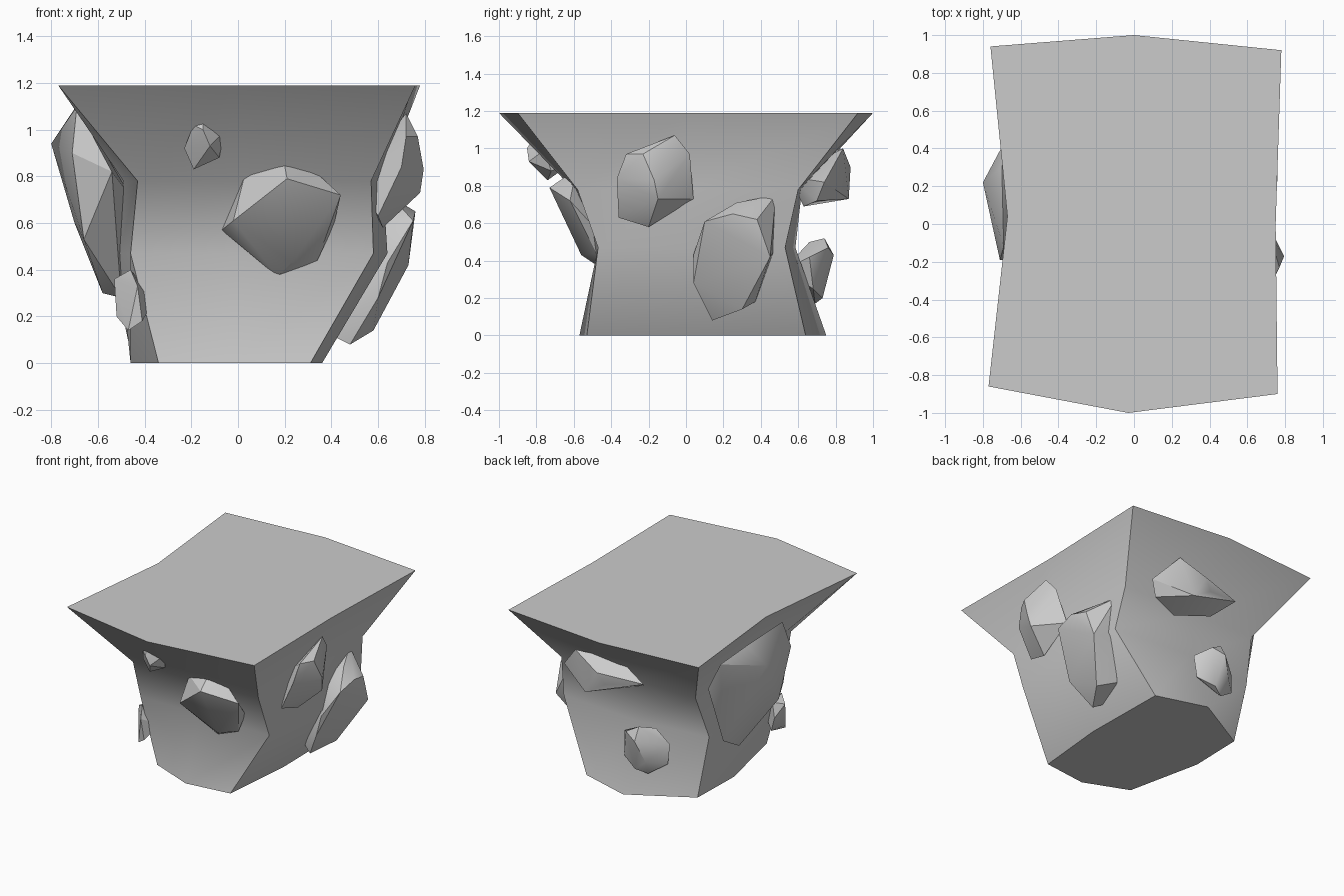
import bpy, bmesh, math


def finish(bm, name, angle):
    bmesh.ops.recalc_face_normals(bm, faces=bm.faces)
    me = bpy.data.meshes.new(name)
    bm.to_mesh(me)
    bm.free()
    ob = bpy.data.objects.new(name, me)
    bpy.context.collection.objects.link(ob)
    bpy.ops.object.select_all(action='DESELECT')
    ob.select_set(True)
    bpy.context.view_layer.objects.active = ob
    bpy.ops.object.shade_smooth_by_angle(angle=math.radians(angle))
    return ob


def loft(name, rings):
    """Skin eight-point outlines stacked by height, capped at both ends."""
    bm = bmesh.new()
    loops = [[bm.verts.new((x, y, z)) for x, y in pts] for z, pts in rings]
    for lo, hi in zip(loops, loops[1:]):
        n = len(lo)
        for i in range(n):
            j = (i + 1) % n
            bm.faces.new((lo[i], lo[j], hi[j], hi[i]))
    bm.faces.new(loops[0][::-1])
    bm.faces.new(loops[-1])
    return finish(bm, name, 48)


def chunk(name, pts):
    """Faceted stone: convex hull of a handful of corners."""
    bm = bmesh.new()
    for p in pts:
        bm.verts.new(p)
    res = bmesh.ops.convex_hull(bm, input=bm.verts)
    loose = [v for v in bm.verts if not v.link_faces]
    bmesh.ops.delete(bm, geom=loose, context='VERTS')
    return finish(bm, name, 30)


# Main rock: waisted block with a flat overhanging top
loft("rock_body", [
    (0.0, [(-.34, -.44), (-.02, -.57), (.31, -.53), (.36, 0),
           (.35, .64), (-.02, .75), (-.45, .51), (-.46, .11)]),
    (.47, [(-.46, -.46), (0, -.46), (.58, -.47), (.64, 0),
           (.61, .53), (0, .585), (-.55, .52), (-.51, .06)]),
    (.78, [(-.43, -.59), (0, -.60), (.57, -.58), (.62, 0),
           (.58, .60), (0, .62), (-.51, .62), (-.49, .05)]),
    (1.19, [(-.77, -.86), (-.03, -1), (.76, -.90), (.75, 0),
            (.78, .92), (0, 1), (-.76, .94), (-.67, .04)]),
])

# Front stones
chunk("front_large_stone", [
    (-.02, -.64, .61), (.21, -.73, .79), (.44, -.62, .72), (.23, -.56, .43),
    (.03, -.60, .81), (.20, -.65, .845), (.33, -.60, .82), (.41, -.50, .59),
    (.34, -.48, .44), (.17, -.47, .37), (-.07, -.50, .57), (.2, -.35, .6)])
chunk("front_small_stone", [
    (-.15, -.85, 1.0), (-.12, -.84, .93), (-.23, -.76, .92), (-.19, -.82, 1.02),
    (-.15, -.82, 1.05), (-.06, -.76, .99), (-.08, -.72, .88), (-.19, -.74, .83),
    (-.14, -.60, .93)])

# Right side stones
chunk("right_upper_stone", [
    (.70, -.37, .84), (.72, -.32, .97), (.77, -.23, .97), (.795, -.17, .83),
    (.78, -.15, .73), (.62, -.20, .58), (.60, -.36, .63), (.72, -.06, 1.07),
    (.70, .02, .97), (.62, .04, .73), (.5, -.15, .8)])
chunk("right_lower_stone", [
    (.75, .10, .61), (.76, .25, .65), (.74, .38, .62), (.73, .45, .42),
    (.58, .30, .14), (.48, .14, .08), (.60, .04, .28), (.64, .04, .43),
    (.66, .27, .71), (.56, .48, .75), (.56, .47, .45), (.46, .37, .18),
    (.36, .2, .14), (.5, .2, .62)])

# Left side stones
chunk("left_large_stone", [
    (-.70, .30, 1.09), (-.69, -.12, 1.10), (-.80, .22, .94), (-.71, -.19, .90),
    (-.70, .10, .60), (-.66, -.12, .53), (-.58, .22, .30), (-.50, .10, .28),
    (-.60, .43, .42), (-.64, .52, 1.02), (-.57, .56, .84), (-.54, -.20, .82),
    (-.45, .2, .7)])
chunk("left_small_stone", [
    (-.53, -.38, .36), (-.46, -.44, .40), (-.43, -.50, .33), (-.41, -.49, .18),
    (-.47, -.47, .14), (-.52, -.40, .20), (-.50, -.30, .28), (-.47, -.32, .38),
    (-.46, -.32, .17), (-.36, -.38, .27)])

# Back stones
chunk("back_upper_stone", [
    (.46, .74, .82), (.30, .84, 1.0), (.10, .88, .90), (-.22, .80, .87),
    (.05, .86, .82), (.20, .87, .73), (.40, .70, .72), (.18, .63, .69),
    (-.12, .66, .78), (0, .75, .97), (.15, .55, .85)])
chunk("back_lower_stone", [
    (-.14, .74, .52), (-.05, .76, .47), (-.14, .79, .43), (-.20, .75, .28),
    (-.10, .73, .20), (.03, .66, .42), (.02, .68, .25), (-.32, .64, .40),
    (-.31, .65, .26), (-.18, .69, .17), (-.22, .66, .50), (-.14, .52, .35)])
